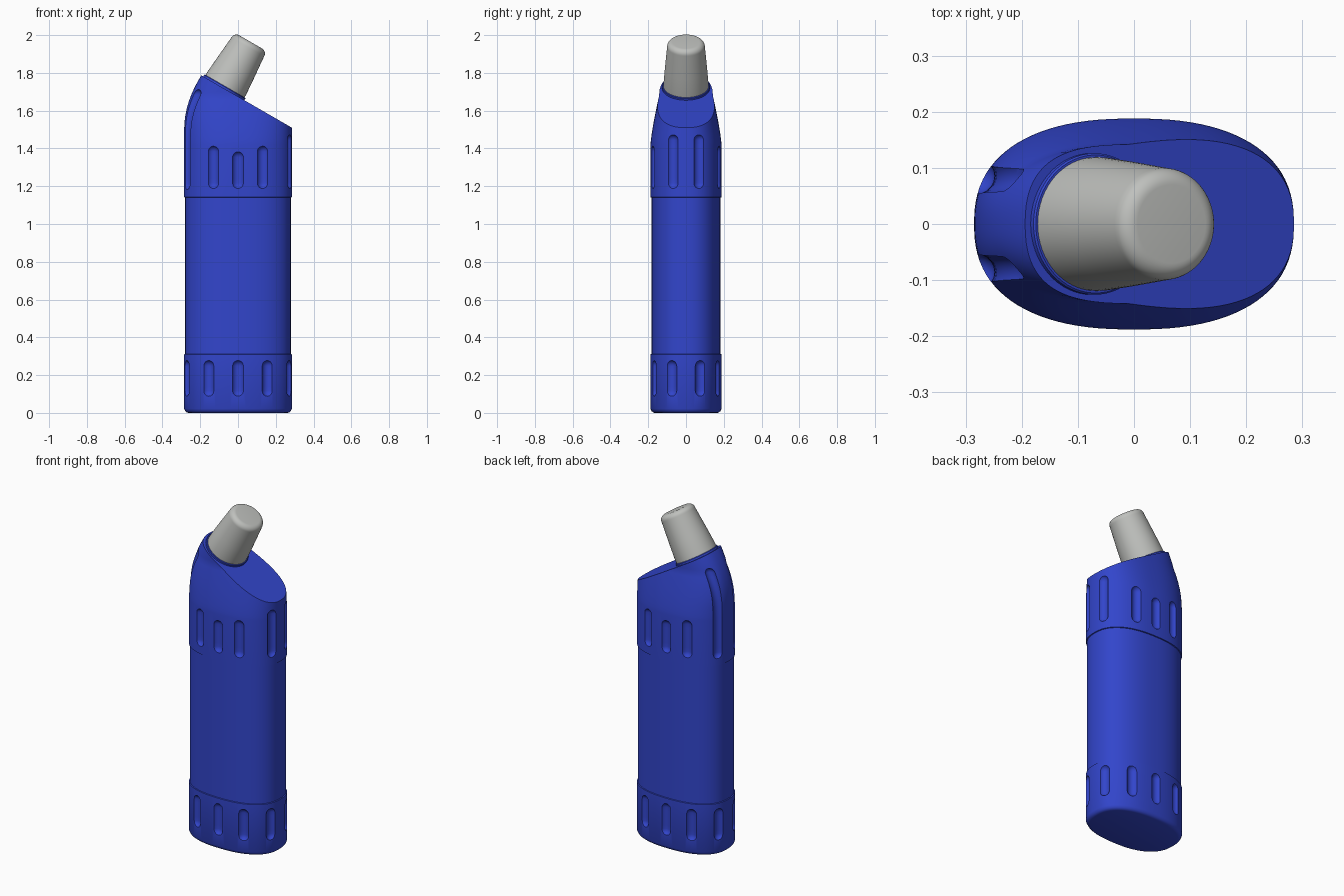
import bpy, bmesh, math
from mathutils import Vector, Matrix

if "Cube" in bpy.data.objects:
    bpy.data.objects.remove(bpy.data.objects["Cube"])

N = 2.4          # superellipse exponent of the body section
SEG = 96
TILT = math.radians(30)


def material(name, rgb):
    m = bpy.data.materials.new(name)
    m.diffuse_color = (*rgb, 1)
    m.use_nodes = True
    m.node_tree.nodes["Principled BSDF"].inputs["Base Color"].default_value = m.diffuse_color
    return m


blue = material("blue_plastic", (0.032, 0.06, 0.6))
grey = material("light_grey_plastic", (0.52, 0.53, 0.51))


def make_object(name, bm, mat):
    bmesh.ops.recalc_face_normals(bm, faces=bm.faces)
    me = bpy.data.meshes.new(name)
    bm.to_mesh(me)
    bm.free()
    me.materials.append(mat)
    ob = bpy.data.objects.new(name, me)
    bpy.context.collection.objects.link(ob)
    return ob


def smooth(ob):
    bpy.ops.object.select_all(action='DESELECT')
    ob.select_set(True)
    bpy.context.view_layer.objects.active = ob
    bpy.ops.object.shade_smooth_by_angle(angle=math.radians(30))


def loft(bm, rings):
    """Skin a list of point rings and cap both ends."""
    loops = [[bm.verts.new(p) for p in ring] for ring in rings]
    n = len(loops[0])
    for a, b in zip(loops, loops[1:]):
        for i in range(n):
            j = (i + 1) % n
            bm.faces.new((a[i], a[j], b[j], b[i]))
    bm.faces.new(loops[0][::-1])
    bm.faces.new(loops[-1])


def extents(z):
    """Left, right and depth half sizes of the body at height z."""
    left = 0.285 - 0.09 * (max(0, z - 1.5) / 0.285) ** 2
    depth = 0.188 - 0.046 * min(1, max(0, z - 1.42) / 0.26) ** 1.3
    return left, 0.285, depth


def section(z, inset):
    left, right, depth = extents(z)
    ring = []
    for i in range(SEG):
        a = 2 * math.pi * (i + 0.5) / SEG
        c, s = math.cos(a), math.sin(a)
        w = (right if c > 0 else left) - inset
        x = math.copysign(abs(c) ** (2 / N), c) * w
        y = math.copysign(abs(s) ** (2 / N), s) * (depth - inset)
        ring.append((x, y, z))
    return ring


# Body: lofted oval with raised base and top bands, sliced at a slant
levels = [(0, 0.022), (0.003, 0.013), (0.009, 0.006), (0.022, 0), (0.31, 0),
          (0.312, 0.005), (1.14, 0.005), (1.142, 0)]
levels += [(1.42 + 0.02 * i, 0) for i in range(22)]
bm = bmesh.new()
loft(bm, [section(z, d) for z, d in levels])
normal = Vector((math.sin(TILT), 0, math.cos(TILT)))
cut = bmesh.ops.bisect_plane(bm, geom=bm.verts[:] + bm.edges[:] + bm.faces[:],
                             plane_co=(0.285, 0, 1.51), plane_no=normal, clear_outer=True)
edges = [e for e in cut["geom_cut"] if isinstance(e, bmesh.types.BMEdge)]
bmesh.ops.holes_fill(bm, edges=edges, sides=0)
body = make_object("bottle_body", bm, blue)


# Grip grooves: round-ended cutters that follow the body surface
def groove(bm, side, pos, z0, z1, r=0.032):
    heights = [(z0 + r - r * math.cos(t), r * math.sin(t))
               for t in [math.pi / 2 * k / 6 for k in range(1, 7)]]
    steps = max(2, int((z1 - z0) / 0.03))
    lo, hi = z0 + r, z1 - r
    heights += [(lo + (hi - lo) * k / steps, r) for k in range(1, steps)]
    heights += [(hi + r * math.sin(t), r * math.cos(t))
                for t in [math.pi / 2 * k / 6 for k in range(0, 6)]]
    rings = []
    for z, rad in heights:
        left, right, depth = extents(z)
        if side in ("front", "back"):
            x, w = pos, right if pos > 0 else left
            y = depth * (1 - abs(x / w) ** N) ** (1 / N) * (-1 if side == "front" else 1)
        else:
            y, w = pos, right if side == "right" else left
            x = w * (1 - abs(y / depth) ** N) ** (1 / N) * (1 if side == "right" else -1)
        out = Vector((math.copysign(abs(x / w) ** (N - 1) / w, x),
                      math.copysign(abs(y / depth) ** (N - 1) / depth, y), 0)).normalized()
        c = Vector((x, y, z)) + out * 0.013
        rings.append([c + Vector((math.cos(a), math.sin(a), 0)) * rad
                      for a in [2 * math.pi * k / 20 for k in range(20)]])
    loft(bm, rings)


bm = bmesh.new()
for face in ("front", "back"):
    for x in (-0.155, 0, 0.155):
        groove(bm, face, x, 0.085, 0.28)
    for x, top in ((-0.13, 1.415), (0, 1.385), (0.13, 1.415)):
        groove(bm, face, x, 1.185, top)
for y in (-1, 1):
    groove(bm, "right", y * 0.075, 0.085, 0.28)
    groove(bm, "left", y * 0.075, 0.085, 0.28)
    groove(bm, "right", y * 0.068, 1.185, 1.475)
    groove(bm, "left", y * 0.08, 1.18, 1.715)
cutter = make_object("groove_cutter", bm, blue)
cutter.hide_render = True

mod = body.modifiers.new("grooves", 'BOOLEAN')
mod.operation = 'DIFFERENCE'
mod.solver = 'EXACT'
mod.object = cutter
bpy.context.view_layer.update()
graph = bpy.context.evaluated_depsgraph_get()
carved = bpy.data.meshes.new_from_object(body.evaluated_get(graph))
body.modifiers.clear()
body.data = carved
bpy.data.objects.remove(cutter)
smooth(body)


# Nozzle and its seat: turned profiles standing square on the slanted face
def turned(name, profile, mat):
    bm = bmesh.new()
    loft(bm, [[(r * math.cos(a), r * math.sin(a), h)
               for a in [2 * math.pi * k / 64 for k in range(64)]] for r, h in profile])
    seat = Matrix.Translation((-0.075, 0, 1.718)) @ Matrix.Rotation(TILT, 4, 'Y')
    bmesh.ops.transform(bm, matrix=seat, verts=bm.verts)
    smooth(make_object(name, bm, mat))


turned("nozzle_seat", [(0.126, -0.03), (0.126, 0.01), (0.123, 0.013)], blue)
tip = [(0.07 + 0.03 * math.cos(t), 0.254 + 0.03 * math.sin(t))
       for t in [math.pi / 2 * k / 8 for k in range(9)]]
turned("nozzle", [(0.119, -0.02), (0.119, 0.03), (0.112, 0.12)] + tip, grey)
